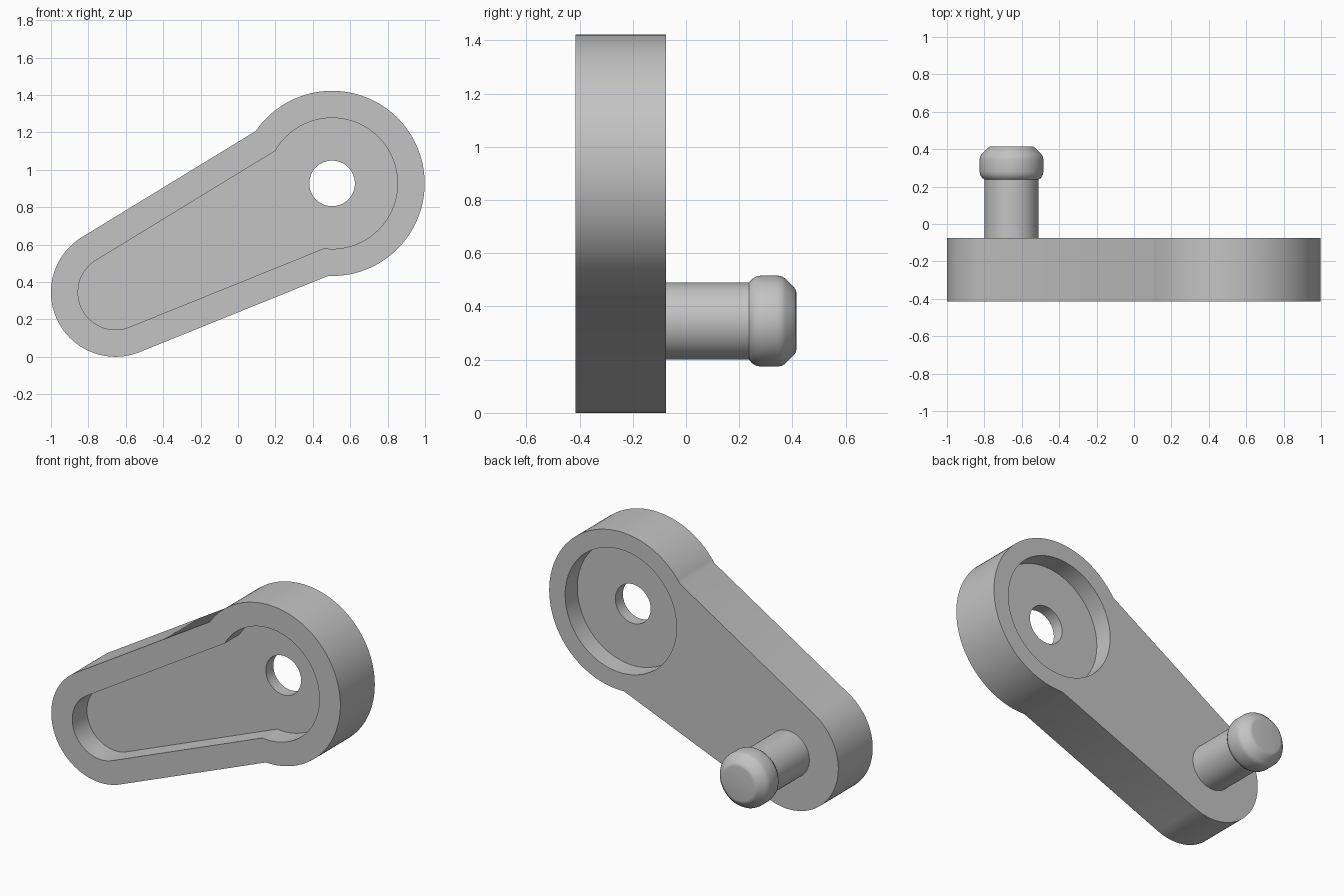
import bpy, bmesh
from math import cos, sin, pi, radians, atan2, sqrt
from mathutils import Vector, Matrix

cube = bpy.data.objects.get("Cube")
if cube:
    bpy.data.objects.remove(cube, do_unlink=True)

PIN = Vector((-0.655, 0.345))     # small end centre (x, z)
HUB = Vector((0.503, 0.927))      # large end centre (x, z)
FRONT, BACK = -0.415, -0.075      # plate faces along y

grey = bpy.data.materials.new("plain grey")
grey.use_nodes = True
grey.diffuse_color = (0.55, 0.55, 0.55, 1)
grey.node_tree.nodes["Principled BSDF"].inputs["Base Color"].default_value = (0.55, 0.55, 0.55, 1)


def finish(name, bm):
    bmesh.ops.recalc_face_normals(bm, faces=bm.faces)
    mesh = bpy.data.meshes.new(name)
    bm.to_mesh(mesh)
    bm.free()
    mesh.materials.append(grey)
    ob = bpy.data.objects.new(name, mesh)
    bpy.context.collection.objects.link(ob)
    return ob


def activate(ob):
    bpy.ops.object.select_all(action='DESELECT')
    ob.select_set(True)
    bpy.context.view_layer.objects.active = ob


def arc(centre, r, a, b, n):
    return [centre + r * Vector((cos(a + (b - a) * i / n), sin(a + (b - a) * i / n)))
            for i in range(n + 1)]


def circle(centre, r, n=96):
    return arc(centre, r, 0, 2 * pi, n)[:-1]


def arm_outline(r_pin, r_hub):
    """Two rounded ends joined by lines tangent to the small one."""
    top, bottom = radians(121.4), radians(292)

    def hub_angle(a, turn):
        normal = Vector((cos(a), sin(a)))
        along = Vector((-normal.y, normal.x)) * turn
        start = PIN + r_pin * normal
        rel = HUB - start
        t = rel.dot(along) - sqrt(r_hub ** 2 - rel.dot(normal) ** 2)
        hit = start + t * along - HUB
        return atan2(hit.y, hit.x)

    return (arc(PIN, r_pin, top, bottom, 56)
            + arc(HUB, r_hub, hub_angle(bottom, 1), hub_angle(top, -1), 80))


def prism(name, outline, y0, y1):
    bm = bmesh.new()
    face = bm.faces.new([bm.verts.new((p.x, y0, p.y)) for p in outline])
    new = bmesh.ops.extrude_face_region(bm, geom=[face])["geom"]
    verts = [v for v in new if isinstance(v, bmesh.types.BMVert)]
    bmesh.ops.translate(bm, verts=verts, vec=(0, y1 - y0, 0))
    return finish(name, bm)


def cut(target, cutter):
    cutter.hide_render = True
    mod = target.modifiers.new("cut", 'BOOLEAN')
    mod.operation = 'DIFFERENCE'
    mod.solver = 'EXACT'
    mod.object = cutter
    activate(target)
    bpy.ops.object.modifier_apply(modifier=mod.name)
    bpy.data.objects.remove(cutter, do_unlink=True)


# Arm plate with front pocket, round back recess and through hole
arm = prism("arm_plate", arm_outline(0.345, 0.495), FRONT, BACK)
cut(arm, prism("pocket_cutter", arm_outline(0.2, 0.35), FRONT - 0.1, FRONT + 0.145))
cut(arm, prism("recess_cutter", circle(HUB, 0.385), BACK - 0.12, BACK + 0.1))
cut(arm, prism("hole_cutter", circle(HUB, 0.122, 64), FRONT - 0.1, BACK + 0.1))

# Pin with a rounded head, turned around the y axis
profile = [(0, -0.1), (0.145, -0.1), (0.145, 0.237), (0.158, 0.248), (0.167, 0.262),
           (0.171, 0.28), (0.171, 0.345), (0.168, 0.36), (0.16, 0.373),
           (0.127, 0.406), (0.117, 0.413), (0.105, 0.415), (0, 0.415)]
bm = bmesh.new()
verts = [bm.verts.new((r, y, 0)) for r, y in profile]
edges = [bm.edges.new(pair) for pair in zip(verts, verts[1:])]
bmesh.ops.spin(bm, geom=verts + edges, cent=(0, 0, 0), axis=(0, 1, 0),
               angle=2 * pi, steps=64)
bmesh.ops.remove_doubles(bm, verts=bm.verts, dist=0.0001)
bmesh.ops.transform(bm, matrix=Matrix.Translation((PIN.x, 0, PIN.y)), verts=bm.verts)
pin = finish("pin", bm)

for ob in (arm, pin):
    activate(ob)
    bpy.ops.object.shade_smooth_by_angle(angle=radians(28))
